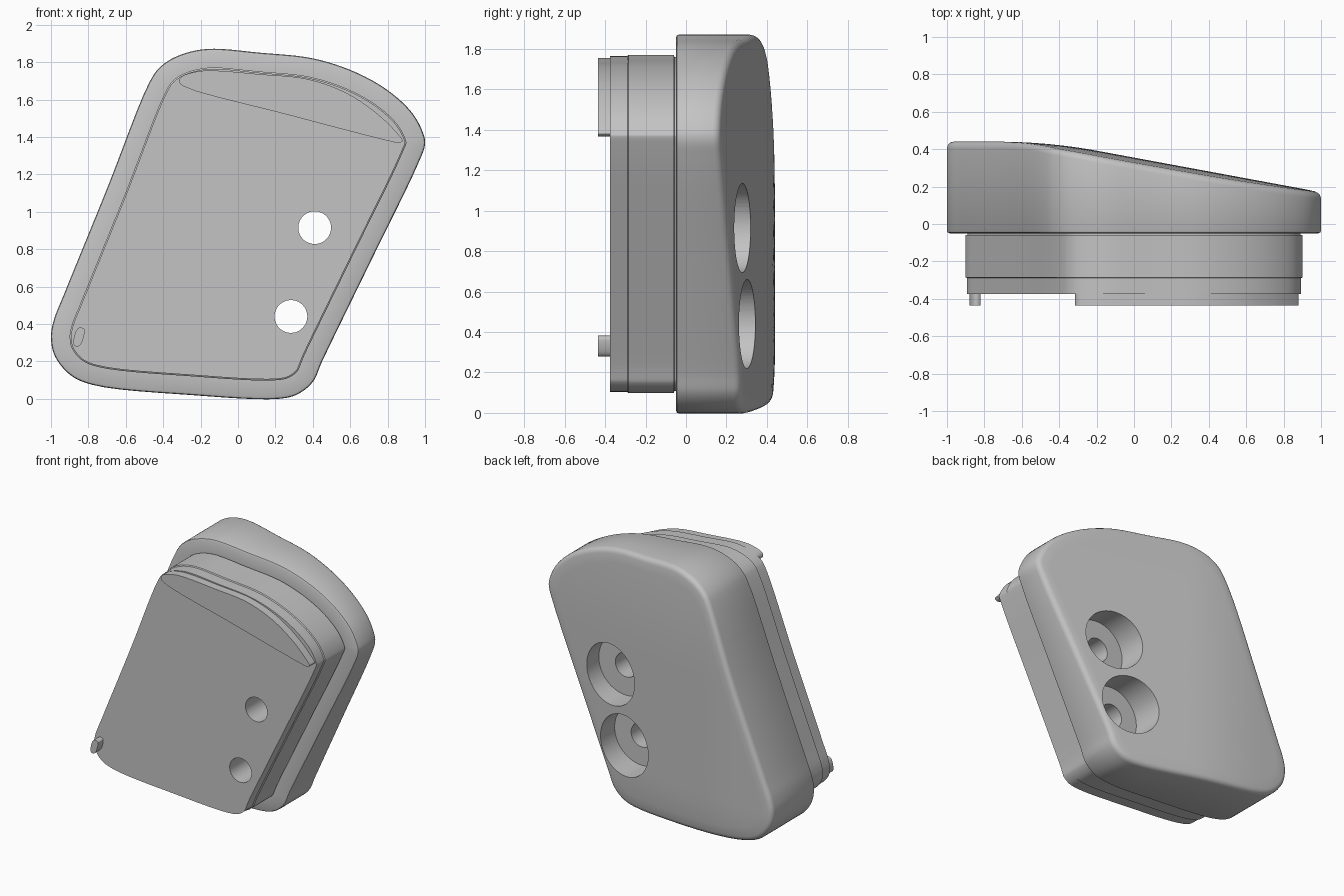
import bpy
import bmesh
import math
from mathutils import Vector

cube = bpy.data.objects.get("Cube")
if cube:
    bpy.data.objects.remove(cube, do_unlink=True)

grey = bpy.data.materials.new("plain_grey")
grey.use_nodes = True
colour = (0.55, 0.55, 0.55, 1)
grey.diffuse_color = colour
grey.node_tree.nodes["Principled BSDF"].inputs["Base Color"].default_value = colour


def smooth_loop(points, steps):
    """Closed centripetal spline through (x, z) points."""
    pts = [Vector(p) for p in points]
    n, out = len(pts), []
    for i in range(n):
        a, b, c, d = (pts[(i + k) % n] for k in (-1, 0, 1, 2))
        t1 = (b - a).length ** 0.5
        t2 = t1 + (c - b).length ** 0.5
        t3 = t2 + (d - c).length ** 0.5
        for s in range(steps):
            t = t1 + (t2 - t1) * s / steps
            ab = a.lerp(b, t / t1)
            bc = b.lerp(c, (t - t1) / (t2 - t1))
            cd = c.lerp(d, (t - t2) / (t3 - t2))
            abc = ab.lerp(bc, t / t2)
            bcd = bc.lerp(cd, (t - t1) / (t3 - t1))
            out.append(abc.lerp(bcd, (t - t1) / (t2 - t1)))
    return out


def inset(loop, dist):
    """Move a clockwise loop inward along its normals."""
    out = []
    for i, p in enumerate(loop):
        tangent = (loop[(i + 1) % len(loop)] - loop[i - 1]).normalized()
        out.append(p + Vector((tangent.y, -tangent.x)) * dist)
    return out


def back_height(p):
    """Sculpted back: flat on one side, sloping away to the other."""
    flat, slope, blend = 0.44, 0.355 - 0.185 * p.x, 0.05
    h = max(blend - abs(flat - slope), 0) / blend
    y = min(flat, slope) - h * h * blend / 4
    top = max(0, (p.y - 1.2) / 0.67)
    bottom = max(0, (0.3 - p.y) / 0.3)
    return y - 0.03 * top ** 2 - 0.02 * bottom ** 2


def loft(name, rings):
    """Skin rings of 3D points and close both ends."""
    bm = bmesh.new()
    loops = [[bm.verts.new(p) for p in ring] for ring in rings]
    for r, s in zip(loops, loops[1:]):
        for i in range(len(r)):
            j = (i + 1) % len(r)
            bm.faces.new((r[i], r[j], s[j], s[i]))
    bm.faces.new(loops[0])
    bm.faces.new(loops[-1])
    bmesh.ops.recalc_face_normals(bm, faces=bm.faces)
    mesh = bpy.data.meshes.new(name)
    bm.to_mesh(mesh)
    bm.free()
    obj = bpy.data.objects.new(name, mesh)
    bpy.context.collection.objects.link(obj)
    mesh.materials.append(grey)
    return obj


def level(loop, y):
    return [(p.x, y, p.y) for p in loop]


def draped(loop, drop):
    return [(p.x, back_height(p) - drop, p.y) for p in loop]


def activate(obj):
    bpy.ops.object.select_all(action="DESELECT")
    obj.select_set(True)
    bpy.context.view_layer.objects.active = obj


def shade(obj, angle=30):
    activate(obj)
    bpy.ops.object.shade_smooth_by_angle(angle=math.radians(angle))


# Outer outline of the body, clockwise from the front
outline = smooth_loop([
    (-1, .33), (-.985, .42), (-.93, .56), (-.7, 1.125), (-.475, 1.69),
    (-.42, 1.77), (-.33, 1.83), (-.17, 1.87), (.12, 1.85), (.4, 1.82),
    (.62, 1.75), (.8, 1.65), (.93, 1.53), (.99, 1.42), (1, 1.36),
    (.96, 1.25), (.71, .735), (.45, .2), (.4, .09), (.32, .025), (.22, 0),
    (-.25, .02), (-.78, .075), (-.9, .13), (-.98, .23)], 6)

# Front plug, groove and rounded body rim
rings = [level(inset(outline, d), y) for d, y in (
    (.107, -.375), (.107, -.29), (.1, -.285), (.1, -.06), (.11, -.058),
    (.11, -.05), (.015, -.05), (.004, -.045), (0, -.035))]
# Rounded back edge
rings += [draped(inset(outline, d), h) for d, h in (
    (0, .035), (.003, .021), (.011, .009), (.022, .003), (.035, 0))]
# Sculpted back surface, shrinking towards the middle
centre = Vector((0, 0.93))
inner = inset(outline, .035)
for k in range(1, 16):
    rings.append(draped([p.lerp(centre, k / 15.2) for p in inner], 0))
body = loft("body", rings)


def cut_round(target, x, z, radius, y0, y1):
    """Cut a round hole along y."""
    bpy.ops.mesh.primitive_cylinder_add(
        vertices=64, radius=radius, depth=y1 - y0,
        location=(x, (y0 + y1) / 2, z), rotation=(math.pi / 2, 0, 0))
    cutter = bpy.context.object
    cutter.hide_render = True
    cutter.data.materials.append(grey)
    mod = target.modifiers.new("hole", "BOOLEAN")
    mod.operation = "DIFFERENCE"
    mod.solver = "EXACT"
    mod.object = cutter
    activate(target)
    bpy.ops.object.modifier_apply(modifier=mod.name)
    bpy.data.objects.remove(cutter, do_unlink=True)


# Two bolt holes, each with a wide counterbore from the back
for x, z in ((.41, .915), (.283, .44)):
    cut_round(body, x, z, .22, .1, .8)
    cut_round(body, x, z, .0875, -.6, .3)
shade(body)

# Raised crescent pad on the front
crescent = smooth_loop([
    (-.315, 1.695), (-.305, 1.72), (-.26, 1.74), (-.17, 1.755), (.12, 1.735),
    (.37, 1.71), (.58, 1.635), (.75, 1.52), (.86, 1.41), (.88, 1.38),
    (.86, 1.368), (.82, 1.375), (.26, 1.52), (-.29, 1.67)], 5)
shade(loft("crescent_pad", [level(crescent, -.435), level(crescent, -.37)]))

# Small locating peg on the front
peg = smooth_loop([
    (-.88, .3), (-.865, .365), (-.845, .382), (-.822, .372),
    (-.82, .355), (-.838, .295), (-.855, .28), (-.873, .283)], 4)
shade(loft("locating_peg", [level(peg, -.435), level(peg, -.37)]))
